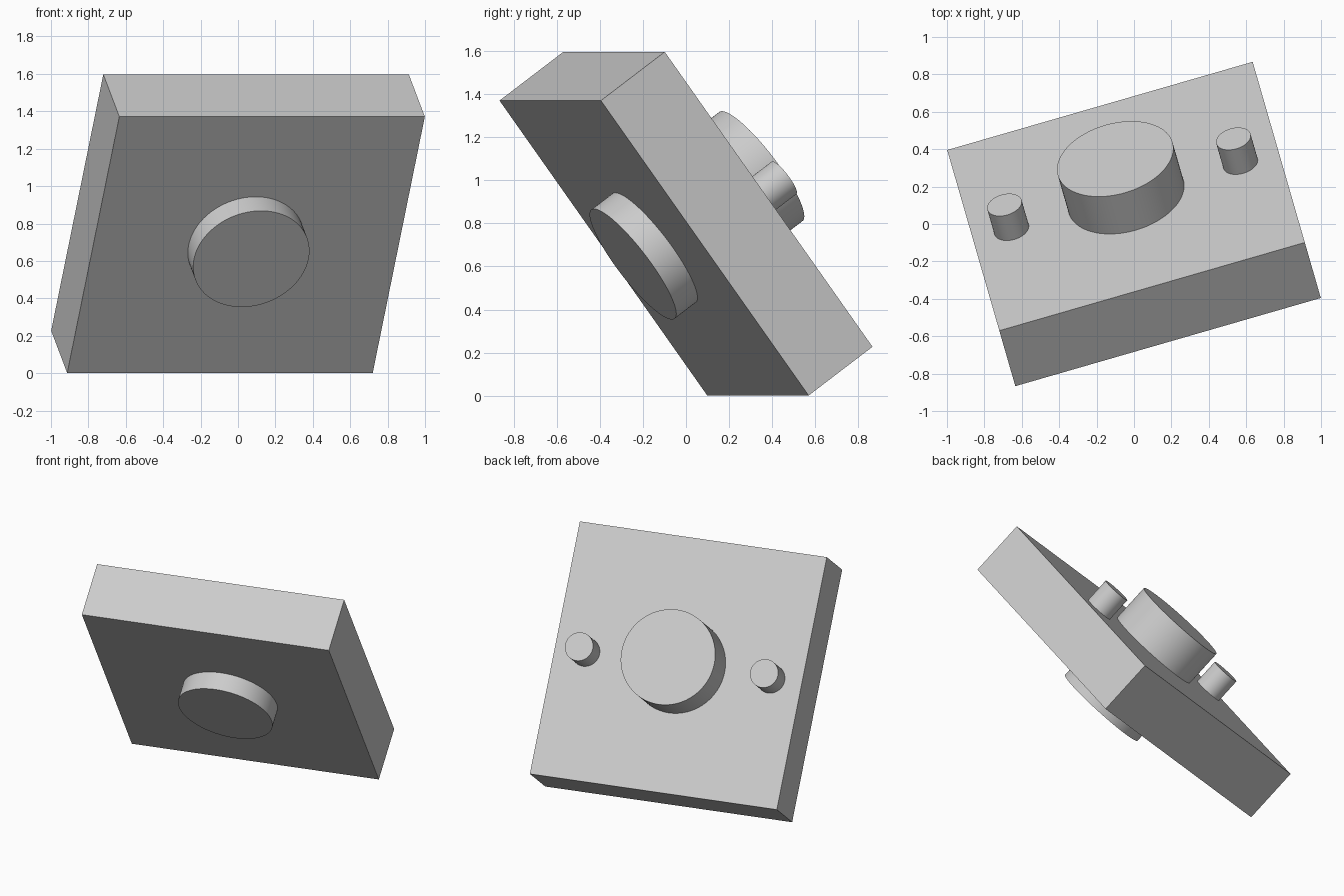
import bpy
from math import radians
from mathutils import Matrix

cube = bpy.data.objects.get("Cube")
if cube:
    bpy.data.objects.remove(cube, do_unlink=True)

# Single grey material
grey = bpy.data.materials.new("plain grey")
grey.use_nodes = True
colour = (0.6, 0.6, 0.6, 1)
grey.diffuse_color = colour
grey.node_tree.nodes["Principled BSDF"].inputs["Base Color"].default_value = colour

# Tilted frame of the plate: local z points out of its back face
SIDE, THICK = 1.70, 0.383
HALF = THICK / 2
FRAME = (Matrix.Translation((0, 0, 0.799))
         @ Matrix.Rotation(radians(16.1), 4, "Z")
         @ Matrix.Rotation(radians(-53.75), 4, "X"))


def place(name, local):
    ob = bpy.context.object
    ob.name = name
    ob.data.materials.append(grey)
    ob.matrix_world = FRAME @ local
    return ob


def boss(name, x, radius, z0, z1, sides=96):
    """Round boss along the plate normal, from z0 to z1."""
    bpy.ops.mesh.primitive_cylinder_add(vertices=sides, radius=radius, depth=z1 - z0)
    place(name, Matrix.Translation((x, 0, (z0 + z1) / 2)))
    bpy.ops.object.shade_smooth_by_angle(angle=radians(30))


# Square plate
bpy.ops.mesh.primitive_cube_add(size=1)
place("plate", Matrix.Diagonal((SIDE, SIDE, THICK, 1)))

# Large bosses on both faces
boss("back_boss", 0, 0.319, HALF, HALF + 0.258)
boss("front_boss", 0, 0.319, -HALF - 0.127, -HALF)

# Pair of pegs on the back face
for name, sign in (("left_peg", 1), ("right_peg", -1)):
    boss(name, sign * 0.637, 0.095, HALF, HALF + 0.169, 64)
